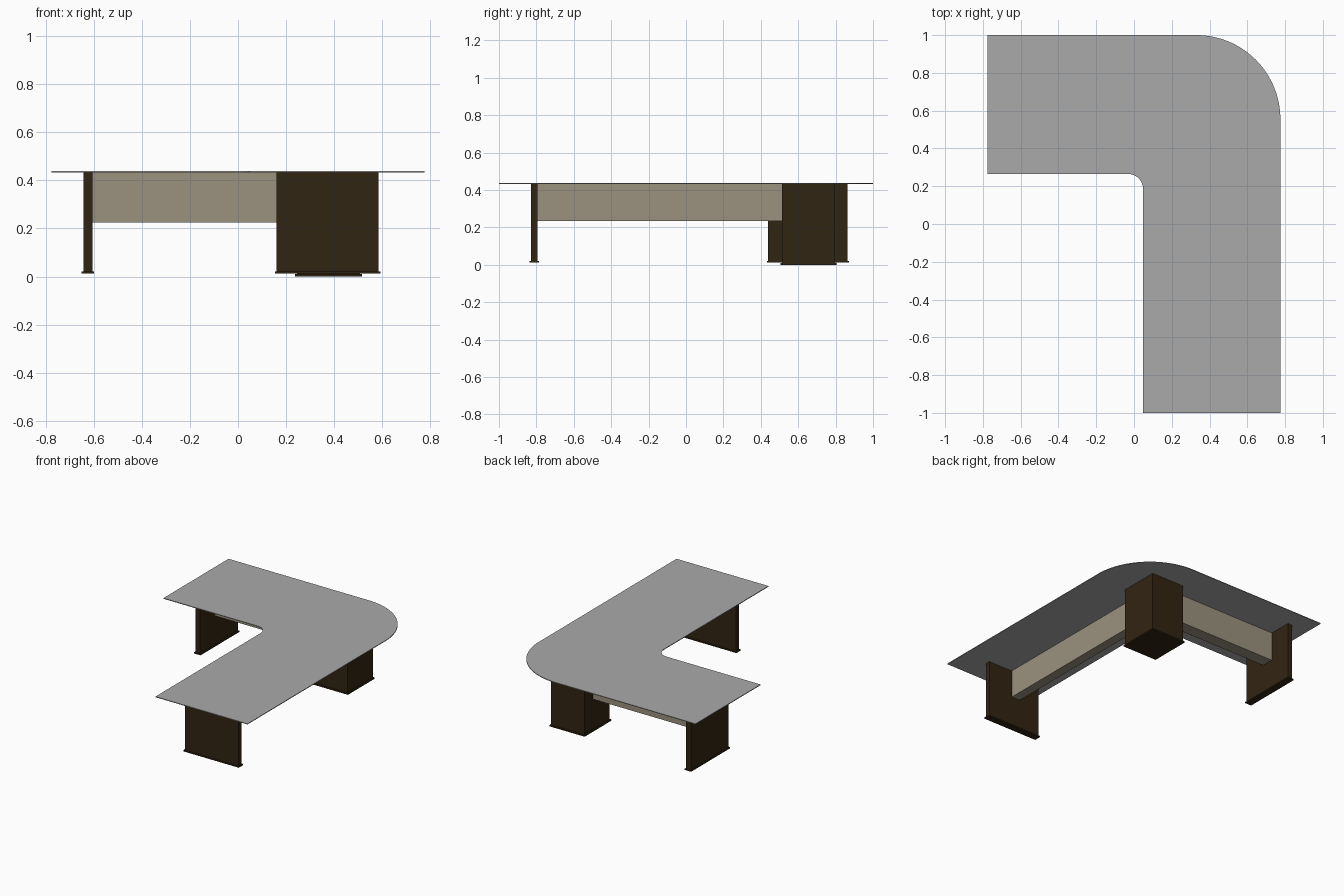
import bpy, bmesh, math

if "Cube" in bpy.data.objects:
    bpy.data.objects.remove(bpy.data.objects["Cube"])


def material(name, rgb):
    m = bpy.data.materials.new(name)
    m.diffuse_color = (*rgb, 1)
    m.use_nodes = True
    m.node_tree.nodes["Principled BSDF"].inputs["Base Color"].default_value = m.diffuse_color
    return m


GREY = material("grey laminate", (0.40, 0.40, 0.40))
WOOD = material("dark wood", (0.031, 0.018, 0.006))
BEIGE = material("beige panel", (0.33, 0.29, 0.215))


def finish(name, bm, mat):
    bmesh.ops.recalc_face_normals(bm, faces=bm.faces)
    me = bpy.data.meshes.new(name)
    bm.to_mesh(me)
    bm.free()
    me.materials.append(mat)
    ob = bpy.data.objects.new(name, me)
    bpy.context.collection.objects.link(ob)
    return ob


def box(name, x, y, z, mat):
    """Box from (min, max) ranges."""
    bm = bmesh.new()
    bmesh.ops.create_cube(bm, size=1)
    for v in bm.verts:
        v.co = [(r[0] + r[1]) / 2 + c * (r[1] - r[0]) for r, c in zip((x, y, z), v.co)]
    return finish(name, bm, mat)


def grow(r, d):
    return (r[0] - d, r[1] + d)


def arc(cx, cy, r, a0, a1, n):
    return [(cx + r * math.cos(math.radians(a0 + (a1 - a0) * i / n)),
             cy + r * math.sin(math.radians(a0 + (a1 - a0) * i / n))) for i in range(n + 1)]


# L-shaped worktop with rounded outer and inner corners
R, r = 0.445, 0.08
outline = [(-0.775, 1), (-0.775, 0.265)]
outline += arc(0.048 - r, 0.265 - r, r, 90, 0, 12)
outline += [(0.048, -1), (0.775, -1)]
outline += arc(0.775 - R, 1 - R, R, 0, 90, 32)
TOP, UNDER = 0.438, 0.433
bm = bmesh.new()
face = bm.faces.new([bm.verts.new((x, y, UNDER)) for x, y in outline])
ext = bmesh.ops.extrude_face_region(bm, geom=[face])
for g in ext["geom"]:
    if isinstance(g, bmesh.types.BMVert):
        g.co.z = TOP
top = finish("worktop", bm, GREY)
bpy.context.view_layer.objects.active = top
top.select_set(True)
bpy.ops.object.shade_smooth_by_angle(angle=math.radians(30))

# Slab legs at both free ends, each on a slightly wider foot
for name, x, y in (("left_leg", (-0.643, -0.606), (0.439, 0.864)),
                   ("front_leg", (0.16, 0.585), (-0.829, -0.794))):
    box(name, x, y, (0.021, UNDER), WOOD)
    box(name + "_foot", grow(x, 0.007), grow(y, 0.007), (0.012, 0.021), WOOD)

# Corner pedestal with base plate
px, py = (0.245, 0.507), (0.513, 0.797)
box("corner_pedestal", px, py, (0.01, UNDER), WOOD)
box("pedestal_base", grow(px, 0.008), grow(py, 0.008), (0, 0.01), WOOD)

# Modesty beams joining the legs to the pedestal
box("rear_beam", (-0.606, px[0]), (0.608, 0.698), (0.225, UNDER), BEIGE)
box("side_beam", (0.322, 0.39), (-0.794, py[0]), (0.234, UNDER), BEIGE)
